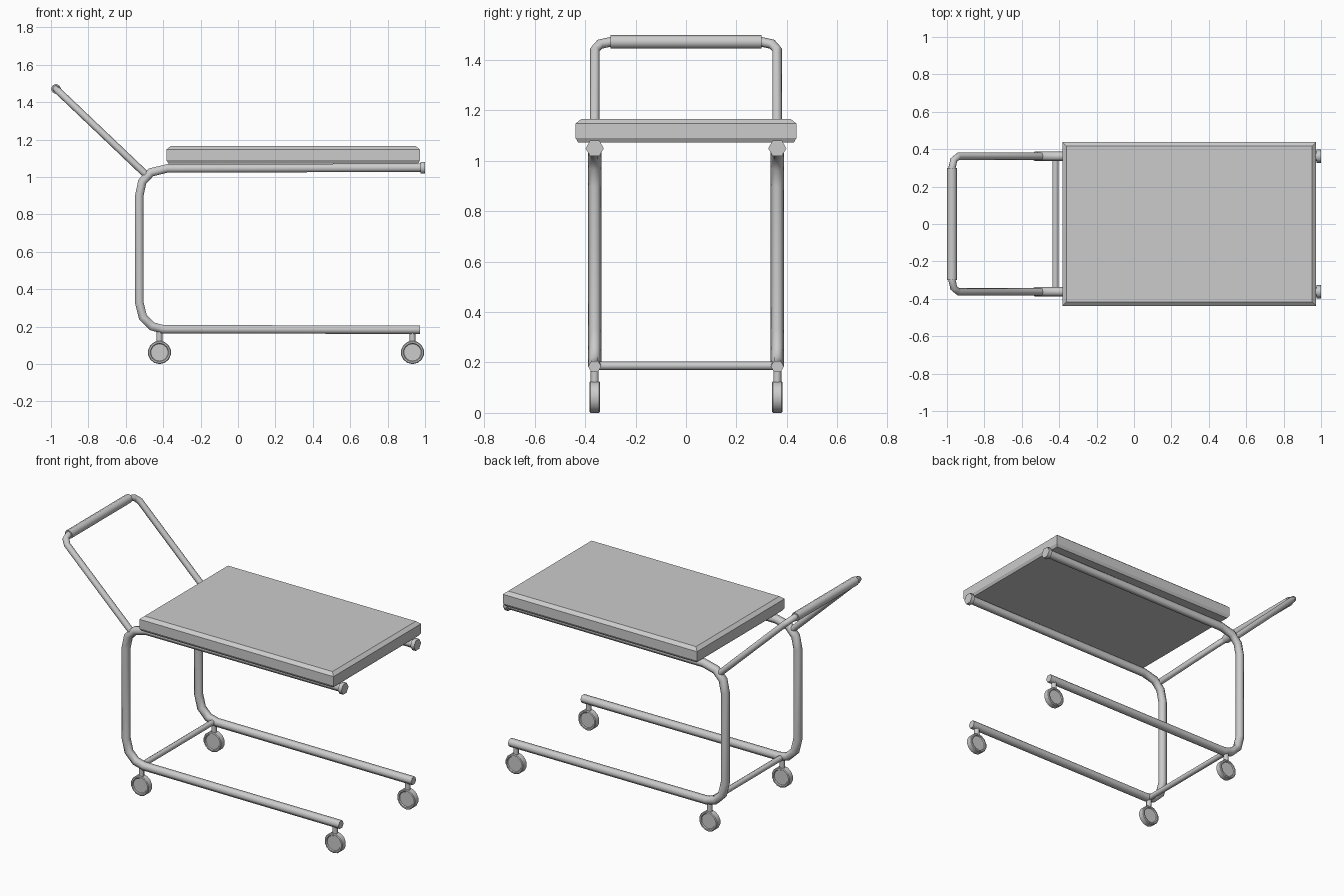
import bpy, bmesh, math
from mathutils import Vector

if "Cube" in bpy.data.objects:
    bpy.data.objects.remove(bpy.data.objects["Cube"])


def finish(name, bm, angle=65):
    bmesh.ops.recalc_face_normals(bm, faces=bm.faces)
    me = bpy.data.meshes.new(name)
    bm.to_mesh(me)
    bm.free()
    ob = bpy.data.objects.new(name, me)
    bpy.context.collection.objects.link(ob)
    bpy.ops.object.select_all(action='DESELECT')
    ob.select_set(True)
    bpy.context.view_layer.objects.active = ob
    if angle:
        bpy.ops.object.shade_smooth_by_angle(angle=math.radians(angle))
    return ob


def skin(bm, rings):
    n = len(rings[0])
    for a, b in zip(rings, rings[1:]):
        for i in range(n):
            j = (i + 1) % n
            bm.faces.new((a[i], a[j], b[j], b[i]))
    bm.faces.new(rings[0])
    bm.faces.new(rings[-1])


def tube(name, points, radius, normal, sides=6):
    """Mitred tube along a planar path."""
    pts = [Vector(p) for p in points]
    nrm = Vector(normal).normalized()
    bm = bmesh.new()
    rings = []
    for k, p in enumerate(pts):
        d0 = (p - pts[max(k - 1, 0)]).normalized()
        d1 = (pts[min(k + 1, len(pts) - 1)] - p).normalized()
        t = (d0 + d1).normalized()
        stretch = 1 / max(t.dot(d1), t.dot(d0))
        side = t.cross(nrm)
        rings.append([bm.verts.new(p + radius * (nrm * math.cos(a) + side * math.sin(a) * stretch))
                      for a in (2 * math.pi * i / sides for i in range(sides))])
    skin(bm, rings)
    return finish(name, bm)


def wheel(name, x, y, z, sides=14):
    """Tyre with a shallow recessed hub on both faces."""
    profile = [(-.015, .040), (-.015, .046), (-.021, .050), (-.021, .058), (-.017, .0625)]
    profile += [(-w, r) for w, r in reversed(profile)]
    bm = bmesh.new()
    skin(bm, [[bm.verts.new((x + r * math.sin(a), y + w, z + r * math.cos(a)))
               for a in (2 * math.pi * i / sides for i in range(sides))]
              for w, r in profile])
    return finish(name, bm, 35)


# shelf slab with chamfered upper and lower rims
bm = bmesh.new()
skin(bm, [[bm.verts.new((.295 + sx * (.678 - d), sy * (.438 - d), z))
           for sx, sy in ((-1, -1), (1, -1), (1, 1), (-1, 1))]
          for z, d in ((1.073, .01), (1.09, 0), (1.147, 0), (1.165, .022))])
finish("shelf", bm, None)

# side frames, end caps and casters
c_path = [(.98, 1.05), (-.38, 1.046), (-.465, 1.025), (-.512, .975), (-.528, .90),
          (-.528, .33), (-.508, .25), (-.46, .202), (-.40, .186), (.973, .184)]
for label, y in (("front", -.362), ("back", .362)):
    tube(label + "_side_frame", [(x, y, z) for x, z in c_path], .026, (0, 1, 0))
    tube(label + "_end_cap", [(.975, y, 1.049), (1.0, y, 1.049)], .036, (0, 1, 0))
    for end, x in (("left", -.42), ("right", .933)):
        wheel(f"{label}_{end}_wheel", x, y, .0625)
        tube(f"{label}_{end}_caster_stem", [(x, y, .11), (x, y, .175)], .016, (0, 1, 0), 8)

# lower crossbar
tube("crossbar", [(-.42, -.362, .187), (-.42, .362, .187)], .017, (1, 0, 0), 8)

# slanted push handle and grip
base, top = Vector((-.493, 0, 1.014)), Vector((-.973, 0, 1.471))
half = [(0, .362), (.93, .362), (.98, .342), (1, .30)]
path = [base.lerp(top, t) + Vector((0, s * y, 0))
        for s, seq in ((-1, half), (1, half[::-1])) for t, y in seq]
normal = (top - base).cross(Vector((0, 1, 0)))
tube("push_handle", path, .019, normal, 8)
tube("handle_grip", [(top.x, -.30, top.z), (top.x, .30, top.z)], .027, (1, 0, 0), 8)
